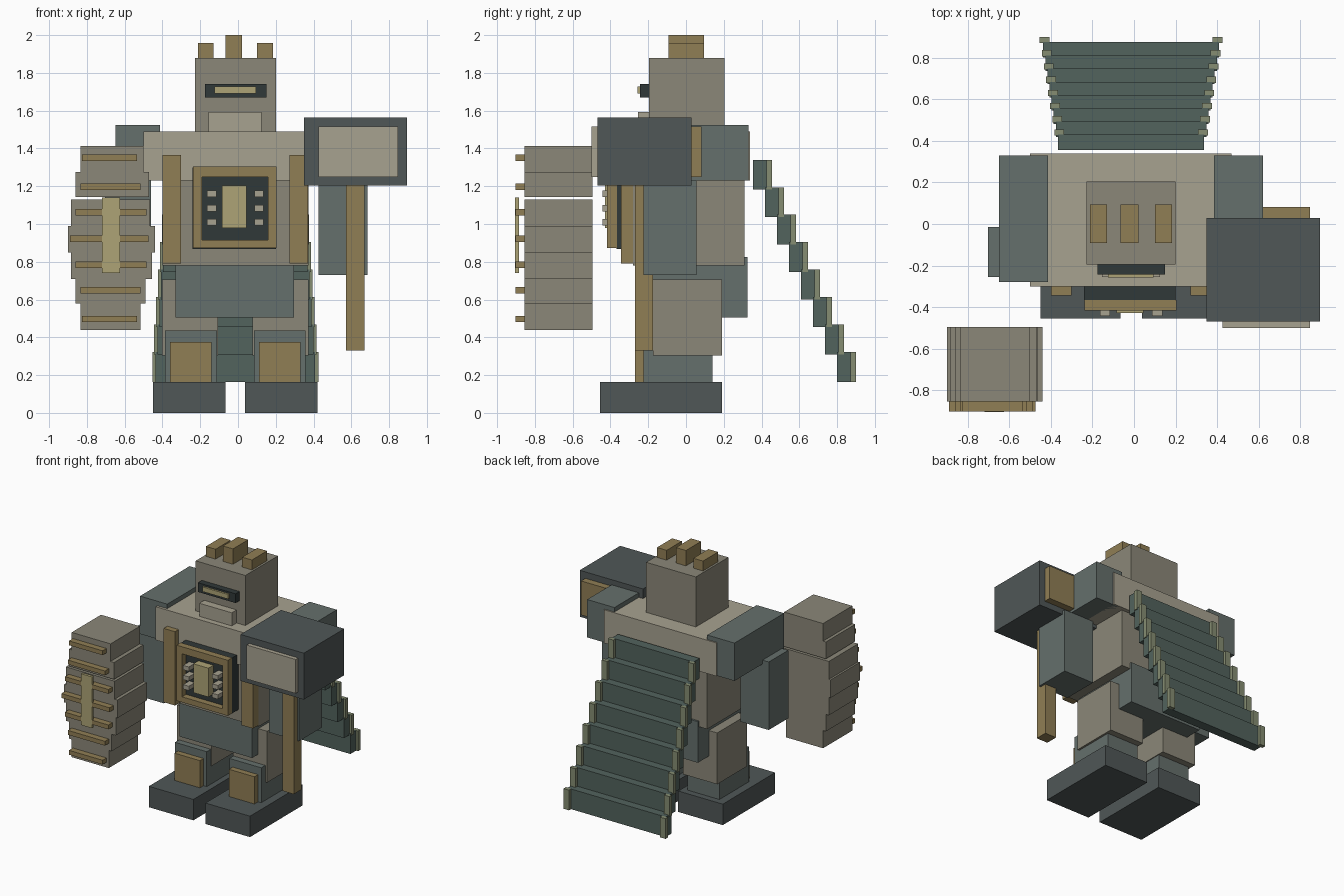
import bpy

PALETTE = {
    "stone": (0.26, 0.245, 0.19), "pale": (0.39, 0.36, 0.28), "slate": (0.13, 0.16, 0.15),
    "dark": (0.08, 0.095, 0.095), "black": (0.03, 0.04, 0.04), "gold": (0.28, 0.21, 0.09),
    "glow": (0.42, 0.37, 0.18), "teal": (0.085, 0.125, 0.11), "moss": (0.24, 0.27, 0.17),
}
MATS = {}
for key, rgb in PALETTE.items():
    MATS[key] = bpy.data.materials.new(key)
    MATS[key].diffuse_color = (*rgb, 1)

MID = -0.014  # symmetry plane of the body


def box(name, x, y, z, colour):
    """Axis-aligned block from (min, max) ranges."""
    bpy.ops.mesh.primitive_cube_add(size=1, location=[(a + b) / 2 for a, b in (x, y, z)])
    ob = bpy.context.object
    ob.name = name
    ob.scale = [b - a for a, b in (x, y, z)]
    bpy.ops.object.transform_apply(location=False, rotation=False, scale=True)
    ob.data.materials.append(MATS[colour])
    return ob


def pair(name, inner, outer, y, z, colour):
    """Two blocks mirrored about the body plane."""
    box(name + "_left", (MID + inner, MID + outer), y, z, colour)
    box(name + "_right", (MID - outer, MID - inner), y, z, colour)


# Legs
pair("foot", 0.052, 0.436, (-0.455, 0.19), (0, 0.163), "dark")
pair("shin", 0.098, 0.372, (-0.225, 0.14), (0.163, 0.435), "slate")
pair("shin_plate", 0.125, 0.345, (-0.27, -0.22), (0.163, 0.375), "gold")
pair("thigh", 0.092, 0.388, (-0.175, 0.19), (0.305, 0.705), "stone")

# Body
box("pelvis", (-0.33, 0.297), (-0.25, 0.325), (0.505, 0.825), "slate")
box("abdomen", (-0.40, 0.372), (-0.28, 0.31), (0.78, 1.23), "stone")
box("chest", (-0.50, 0.47), (-0.30, 0.34), (1.23, 1.49), "pale")
pair("chest_strap", 0.287, 0.385, (-0.345, -0.27), (0.79, 1.365), "gold")

# Chest panel with raised frame, core and buttons
box("panel_back", (-0.24, 0.20), (-0.367, -0.27), (0.868, 1.30), "black")
for n, z in (("bottom", (0.872, 0.915)), ("top", (1.25, 1.305))):
    box("panel_frame_" + n, (-0.238, 0.205), (-0.417, -0.365), z, "gold")
for n, x in (("a", (-0.238, -0.19)), ("b", (0.16, 0.205))):
    box("panel_frame_side_" + n, x, (-0.417, -0.365), (0.915, 1.25), "gold")
box("panel_core", (-0.085, 0.045), (-0.428, -0.36), (0.98, 1.205), "glow")
for z in (1.01, 1.083, 1.16):
    pair("panel_button", 0.101, 0.150, (-0.442, -0.36), (z - 0.017, z + 0.017), "pale")

# Head
box("head", (-0.228, 0.20), (-0.195, 0.205), (1.49, 1.88), "stone")
box("visor", (-0.175, 0.15), (-0.243, -0.19), (1.67, 1.742), "black")
box("visor_slit", (-0.125, 0.095), (-0.258, -0.24), (1.692, 1.728), "glow")
box("jaw", (-0.155, 0.125), (-0.255, -0.19), (1.49, 1.592), "pale")
pair("side_crest", 0.115, 0.198, (-0.092, 0.094), (1.88, 1.957), "gold")
box("middle_crest", (-0.065, 0.021), (-0.092, 0.094), (1.88, 2.0), "gold")

# Arms
pair("shoulder", 0.40, 0.635, (-0.28, 0.33), (1.23, 1.525), "slate")
box("left_arm", (0.425, 0.685), (-0.225, 0.055), (0.73, 1.23), "slate")
box("right_arm", (-0.703, -0.46), (-0.255, -0.015), (0.73, 1.26), "slate")

# Hammer
box("hammer_head", (0.35, 0.895), (-0.468, 0.03), (1.203, 1.565), "dark")
box("hammer_face", (0.425, 0.847), (-0.50, -0.465), (1.25, 1.515), "pale")
box("hammer_back", (0.425, 0.847), (0.03, 0.083), (1.25, 1.515), "gold")
box("hammer_handle", (0.573, 0.67), (-0.27, -0.175), (0.33, 1.21), "gold")

# Shield: stacked slabs, each with a gold bar
SLABS = [  # x min, x max, z min, z max
    (-0.835, -0.50, 1.275, 1.412), (-0.86, -0.47, 1.143, 1.275), (-0.885, -0.465, 0.99, 1.13),
    (-0.90, -0.44, 0.85, 0.99), (-0.885, -0.455, 0.71, 0.85), (-0.86, -0.49, 0.578, 0.71),
    (-0.835, -0.515, 0.44, 0.578)]
BARS = [(-0.825, -0.535, 1.35), (-0.835, -0.515, 1.198), (-0.86, -0.485, 1.062),
        (-0.89, -0.475, 0.922), (-0.86, -0.485, 0.785), (-0.835, -0.515, 0.65),
        (-0.825, -0.535, 0.497)]
for i, (a, b, lo, hi) in enumerate(SLABS):
    box(f"shield_slab_{i}", (a, b), (-0.855, -0.495), (lo, hi), "stone")
for i, (a, b, z) in enumerate(BARS):
    box(f"shield_bar_{i}", (a, b), (-0.903, -0.853), (z - 0.017, z + 0.017), "gold")
box("shield_emblem", (-0.72, -0.625), (-0.905, -0.884), (0.74, 1.14), "glow")

# Cape: overlapping strips widening downward, with edge trims
for i in range(8):
    half = 0.352 + 0.0101 * i
    y, top = 0.355 + 0.0636 * i, 1.34 - 0.1455 * i
    z = (top - 0.157, top)
    box(f"cape_strip_{i}", (MID - half, MID + half), (y, y + 0.075), z, "teal")
    pair(f"cape_trim_{i}", half - 0.03, half + 0.017, (y + 0.07, y + 0.10), z, "moss")
